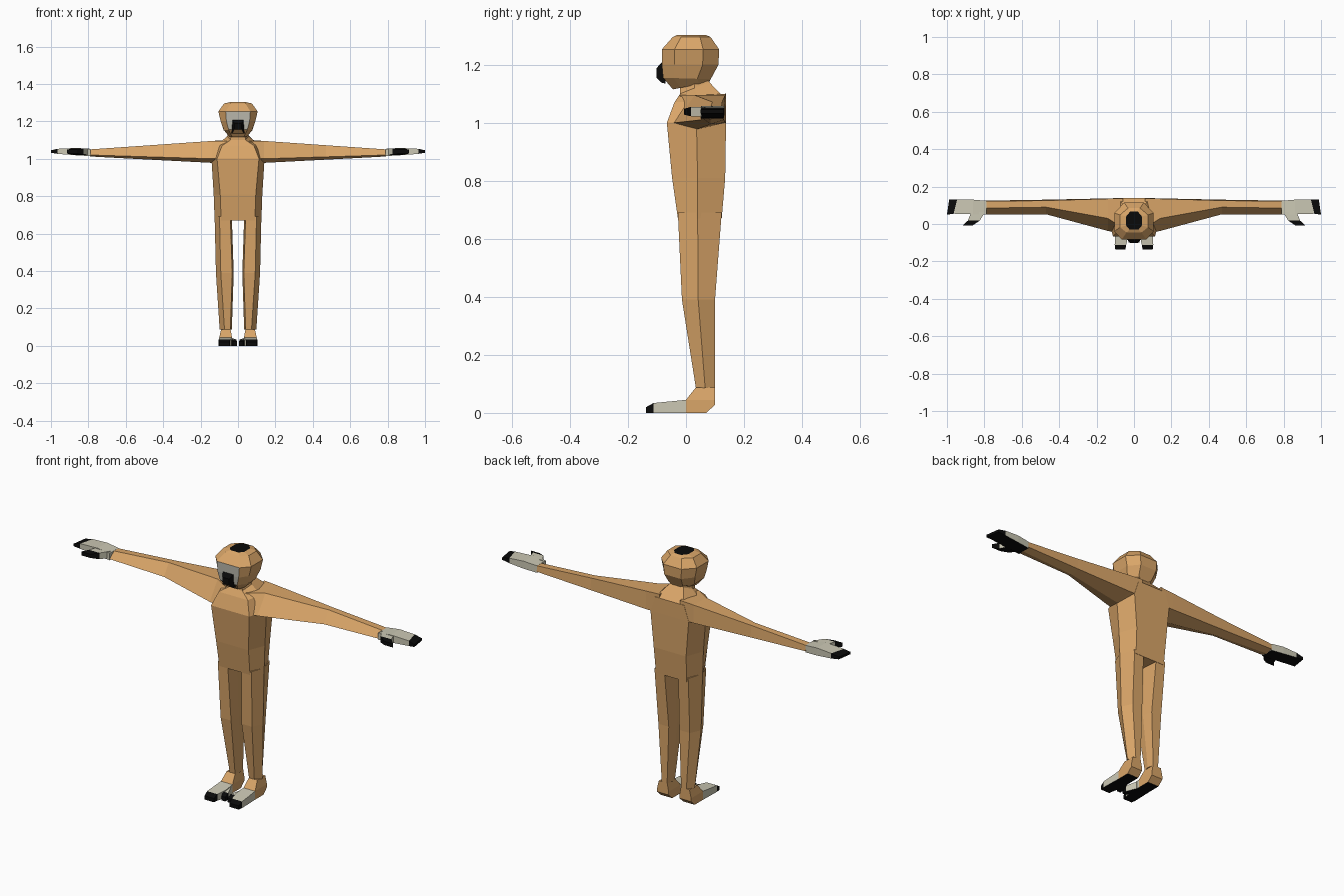
import bpy, bmesh
from mathutils import Vector

cube = bpy.data.objects.get("Cube")
if cube:
    bpy.data.objects.remove(cube)


def material(name, rgb):
    m = bpy.data.materials.new(name)
    m.use_nodes = True
    col = (*rgb, 1)
    m.diffuse_color = col
    node = next(n for n in m.node_tree.nodes if n.type == 'BSDF_PRINCIPLED')
    node.inputs["Base Color"].default_value = col
    node.inputs["Roughness"].default_value = 0.9
    return m


FUR, PALE, BLACK, FACE = 0, 1, 2, 3
MATS = [material("golden_fur", (0.70, 0.38, 0.14)),
        material("pale_fur", (0.60, 0.58, 0.46)),
        material("black_skin", (0.003, 0.003, 0.003)),
        material("grey_face", (0.48, 0.47, 0.41))]


def loft(name, rings, rule=lambda c, n: FUR, mirror=False):
    """Skin a list of equal-sized point rings, cap the ends, colour by rule."""
    bm = bmesh.new()
    loops = [[bm.verts.new(p) for p in ring] for ring in rings]
    for a, b in zip(loops, loops[1:]):
        for i in range(len(a)):
            j = (i + 1) % len(a)
            bm.faces.new((a[i], a[j], b[j], b[i]))
    bm.faces.new(loops[0])
    bm.faces.new(loops[-1])
    bmesh.ops.recalc_face_normals(bm, faces=bm.faces)
    bm.normal_update()
    for f in bm.faces:
        f.material_index = rule(f.calc_center_median(), f.normal)
    mesh = bpy.data.meshes.new(name)
    bm.to_mesh(mesh)
    bm.free()
    for m in MATS:
        mesh.materials.append(m)
    ob = bpy.data.objects.new(name, mesh)
    bpy.context.collection.objects.link(ob)
    if mirror:
        ob.modifiers.new("mirror", 'MIRROR').use_mirror_merge = False
    return ob


# Torso and neck: six-sided, widest at the flanks
def torso_ring(zf, zb, yf, yb, wf, wm):
    zm, ym = (zf + zb) / 2, min(0.04, (yf + yb) / 2)
    return [(-wf, yf, zf), (wf, yf, zf), (wm, ym, zm),
            (wf, yb, zb), (-wf, yb, zb), (-wm, ym, zm)]


loft("torso", [torso_ring(*r) for r in (
    (.67, .67, -.028, .123, .09, .125),
    (.81, .81, -.048, .135, .095, .13),
    (1.0, 1.0, -.066, .138, .112, .142),
    (1.07, 1.08, -.04, .138, .085, .11),
    (1.10, 1.14, -.02, .08, .04, .058),
    (1.14, 1.17, -.02, .07, .035, .05))])


# Legs: six-sided columns running down to the ankles
def leg_ring(z, x_in, x_out, yf, ym, yb):
    a, b = x_in + .008, x_out - .026
    return [(a, yf, z), (b, yf, z), (x_out, ym, z),
            (b, yb, z), (a, yb, z), (x_in, ym, z)]


loft("legs", [leg_ring(*r) for r in (
    (.69, .033, .125, -.028, .04, .123),
    (.39, .023, .118, -.014, .042, .10),
    (.086, .033, .098, .034, .066, .10))], mirror=True)


def box_y(y, x0, x1, z0, z1):
    return [(x0, y, z0), (x1, y, z0), (x1, y, z1), (x0, y, z1)]


def box_z(z, x0, x1, y0, y1):
    return [(x0, y0, z), (x1, y0, z), (x1, y1, z), (x0, y1, z)]


# Heels, feet and inner toes
loft("heels", [box_z(.088, .04, .09, .034, .10),
               box_z(.045, .032, .1, 0, .10),
               box_z(.028, .032, .1, 0, .10),
               box_z(0, .032, .1, 0, .07)],
     lambda c, n: BLACK if n.z < -.9 else FUR, True)


def foot_colour(tip):
    return lambda c, n: BLACK if n.z < -.7 or c.y < tip else PALE


loft("feet", [box_y(0, .032, .1, 0, .045),
              box_y(-.06, .03, .102, 0, .039),
              box_y(-.112, .042, .103, 0, .034),
              box_y(-.137, .046, .1, 0, .02)], foot_colour(-.115), True)
loft("inner_toes", [box_y(-.015, .03, .06, 0, .04),
                    box_y(-.07, .008, .04, 0, .033),
                    box_y(-.098, .006, .028, 0, .022)],
     foot_colour(-.075), True)


# Arms: five-sided, with a ridge below and a flat top
def arm_ring(x, bottom, front_low, front_top, back_top, back_low):
    return [(x, *p) for p in (bottom, front_low, front_top, back_top, back_low)]


loft("arms", [arm_ring(*r) for r in (
    (.06, (.04, .97), (-.052, 1.0), (-.02, 1.095), (.137, 1.10), (.138, 1.0)),
    (.14, (.04, .978), (-.037, 1.0), (.03, 1.095), (.135, 1.095), (.137, 1.0)),
    (.47, (.085, .995), (.052, 1.01), (.09, 1.072), (.125, 1.072), (.13, 1.01)),
    (.79, (.085, 1.012), (.05, 1.02), (.085, 1.05), (.122, 1.05), (.125, 1.02)))],
    mirror=True)


# Hands with dark palms and fingertips
def box_x(x, y0, y1, z0, z1, skew=0):
    return [(x, y0, z0), (x - skew, y1, z0), (x - skew, y1, z1), (x, y0, z1)]


loft("hands", [box_x(.788, .05, .124, 1.014, 1.051),
               box_x(.86, .052, .13, 1.018, 1.058),
               box_x(.965, .055, .132, 1.026, 1.053, .02),
               box_x(1.0, .05, .13, 1.032, 1.045, .012)],
     lambda c, n: BLACK if n.z < -.7 or c.x > .965 else PALE, True)
loft("thumbs", [box_y(.065, .795, .87, 1.02, 1.055),
                box_y(.018, .825, .888, 1.022, 1.055),
                box_y(-.007, .862, .915, 1.028, 1.048)],
     lambda c, n: BLACK if n.z < -.7 or c.y < .012 else PALE, True)


# Head: eight-sided, flat face in front, dark crown patch on top
def head_ring(zf, zb, w, yf, yb, wf):
    d = yb - yf
    ya, yc = yf + d * .22, yb - d * .28
    za, zc = zf + (zb - zf) * .22, zb - (zb - zf) * .28
    return [(-wf, yf, zf), (wf, yf, zf), (w, ya, za), (w, yc, zc),
            (wf * .8, yb, zb), (-wf * .8, yb, zb), (-w, yc, zc), (-w, ya, za)]


def head_colour(c, n):
    if n.z > .95 and c.z > 1.301:
        return BLACK
    if n.y < -.9 and 1.15 < c.z < 1.25:
        return FACE
    return FUR


loft("head", [head_ring(*r) for r in (
    (1.115, 1.14, .05, -.045, .08, .03),
    (1.155, 1.15, .076, -.079, .085, .05),
    (1.20, 1.20, .093, -.083, .112, .062),
    (1.253, 1.253, .105, -.083, .114, .066),
    (1.295, 1.295, .075, -.046, .085, .04),
    (1.303, 1.303, .042, -.03, .068, .024))], head_colour)

# Muzzle: dark wedge in the middle of the face
loft("muzzle", [box_y(-.07, -.034, .034, 1.135, 1.213),
                box_y(-.084, -.03, .03, 1.138, 1.207),
                box_y(-.102, -.02, .02, 1.155, 1.188)],
     lambda c, n: FUR if n.z < -.6 else BLACK)
